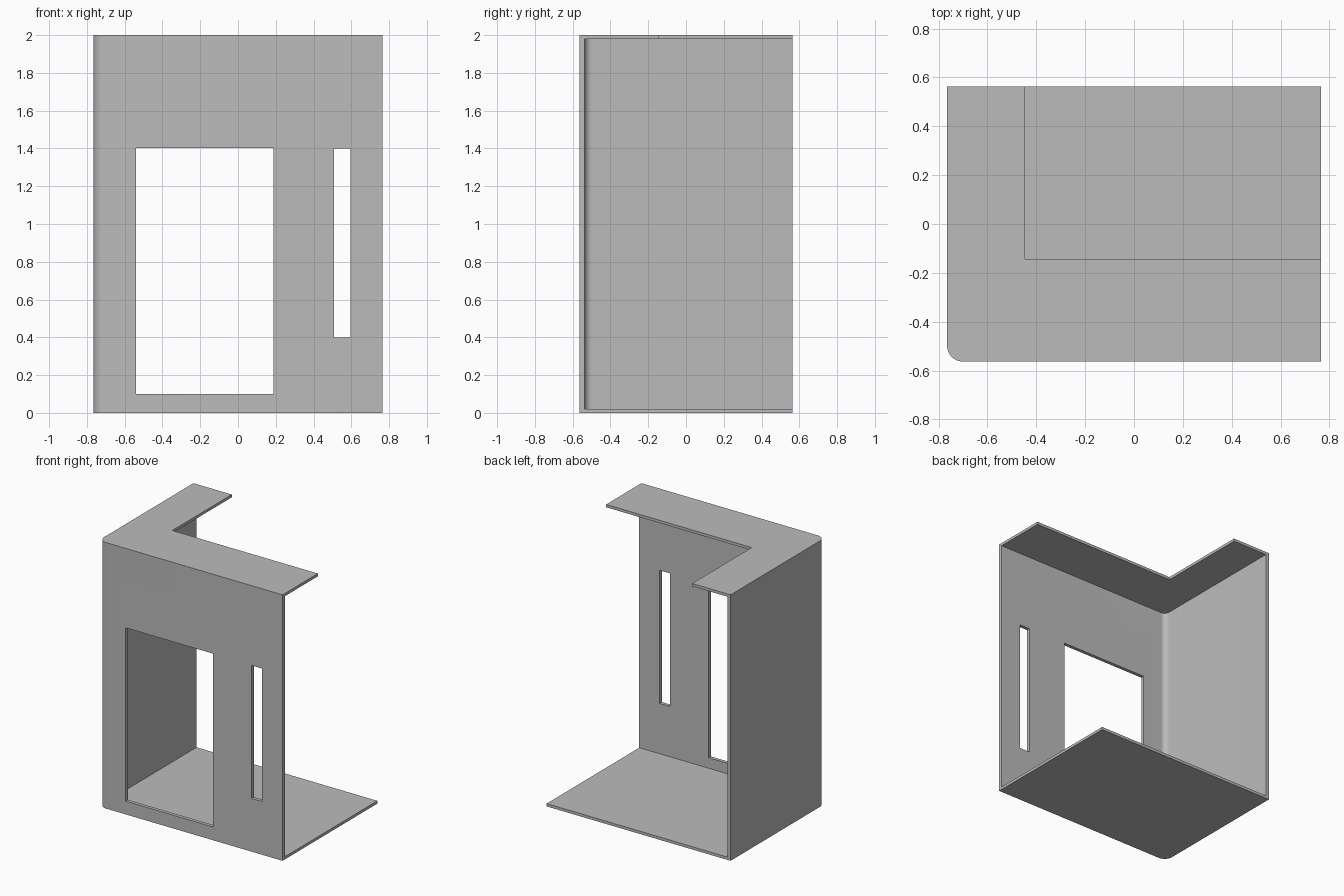
import bpy, bmesh, math

cube = bpy.data.objects.get("Cube")
if cube:
    bpy.data.objects.remove(cube, do_unlink=True)

HX, HY, HEIGHT = 0.765, 0.563, 2.0
WALL, SLAB, RADIUS = 0.026, 0.021, 0.065

grey = bpy.data.materials.new("plain grey")
grey.use_nodes = True
colour = (0.5, 0.5, 0.5, 1)
grey.diffuse_color = colour
grey.node_tree.nodes["Principled BSDF"].inputs["Base Color"].default_value = colour


def prism(name, outline, z0, z1):
    """Extrude a counter-clockwise floor outline from z0 to z1."""
    bm = bmesh.new()
    base = bm.faces.new([bm.verts.new((x, y, z0)) for x, y in outline])
    top = bmesh.ops.extrude_face_region(bm, geom=[base])["geom"]
    bmesh.ops.translate(bm, vec=(0, 0, z1 - z0),
                        verts=[g for g in top if isinstance(g, bmesh.types.BMVert)])
    bmesh.ops.recalc_face_normals(bm, faces=bm.faces)
    mesh = bpy.data.meshes.new(name)
    bm.to_mesh(mesh)
    bm.free()
    mesh.materials.append(grey)
    obj = bpy.data.objects.new(name, mesh)
    bpy.context.collection.objects.link(obj)
    return obj


def rectangle(x0, x1, y0, y1):
    return [(x0, y0), (x1, y0), (x1, y1), (x0, y1)]


def rounded_outline(x0, x1, y0, y1, r, steps=12):
    """Rectangle with its front right corner rounded."""
    arc = [math.pi + math.pi / 2 * i / steps for i in range(steps + 1)]
    corner = [(x0 + r + r * math.cos(a), y0 + r + r * math.sin(a)) for a in arc]
    return corner + [(x1, y0), (x1, y1), (x0, y1)]


# Solid block with one rounded upright edge
shell = prism("room_shell", rounded_outline(-HX, HX, -HY, HY, RADIUS), 0, HEIGHT)

# Hollow interior, roof cut-out, doorway and slot window
cutters = [
    prism("interior_cutter",
          rounded_outline(-HX + WALL, HX + 0.2, -HY + WALL, HY + 0.2, RADIUS - WALL),
          SLAB, HEIGHT - SLAB),
    prism("roof_cutter", rectangle(-0.446, HX + 0.2, -0.144, HY + 0.2),
          HEIGHT - 0.2, HEIGHT + 0.2),
    prism("doorway_cutter", rectangle(-0.54, 0.187, -HY - 0.1, -HY + 0.1), 0.1, 1.403),
    prism("window_cutter", rectangle(0.508, 0.595, -HY - 0.1, -HY + 0.1), 0.4, 1.4),
]

bpy.ops.object.select_all(action="DESELECT")
bpy.context.view_layer.objects.active = shell
shell.select_set(True)
for cutter in cutters:
    cutter.hide_render = True
    mod = shell.modifiers.new(cutter.name, "BOOLEAN")
    mod.operation = "DIFFERENCE"
    mod.solver = "EXACT"
    mod.object = cutter
    bpy.ops.object.modifier_apply(modifier=mod.name)
    bpy.data.objects.remove(cutter, do_unlink=True)

# Smooth corner, crisp edges
bpy.ops.object.shade_smooth_by_angle(angle=math.radians(30))
